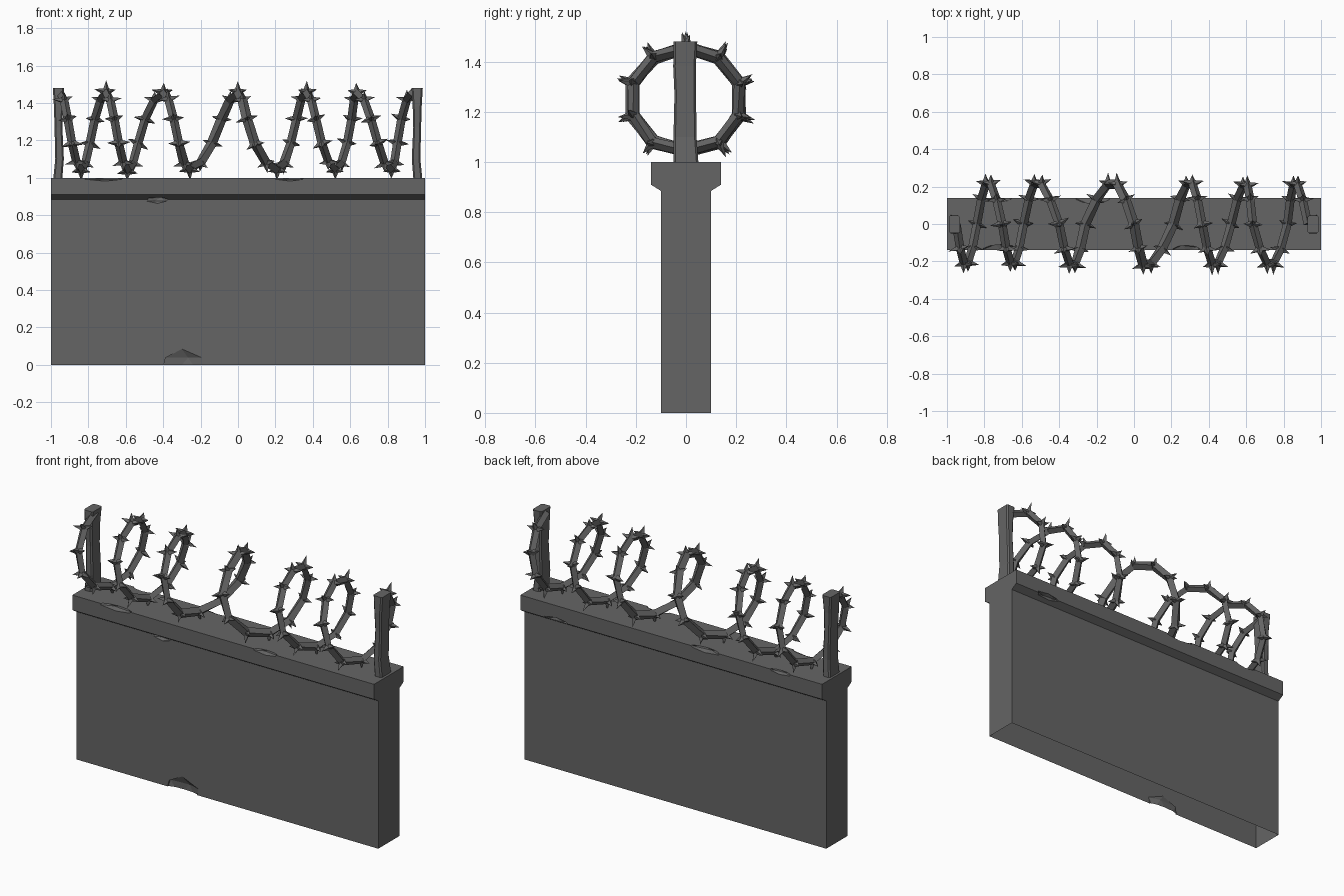
import bpy, bmesh, math, random
from mathutils import Vector, Matrix

if "Cube" in bpy.data.objects:
    bpy.data.objects.remove(bpy.data.objects["Cube"])

random.seed(4)
grey = bpy.data.materials.new("dark_grey")
grey.diffuse_color = (0.13, 0.13, 0.13, 1)
grey.use_nodes = True
grey.node_tree.nodes["Principled BSDF"].inputs["Base Color"].default_value = grey.diffuse_color


def finish(name, bm):
    bmesh.ops.recalc_face_normals(bm, faces=bm.faces)
    me = bpy.data.meshes.new(name)
    bm.to_mesh(me)
    bm.free()
    me.materials.append(grey)
    ob = bpy.data.objects.new(name, me)
    bpy.context.scene.collection.objects.link(ob)
    return ob


def loft(bm, rings):
    # skin a list of equal-length point rings and cap both ends
    vs = [[bm.verts.new(p) for p in r] for r in rings]
    n = len(vs[0])
    for a, b in zip(vs, vs[1:]):
        for i in range(n):
            j = (i + 1) % n
            bm.faces.new((a[i], a[j], b[j], b[i]))
    bm.faces.new(vs[0][::-1])
    bm.faces.new(vs[-1])


# wall with flared coping: one profile run along x
half = [(0.10, 0.0), (0.10, 0.885), (0.14, 0.91), (0.14, 1.0)]
profile = half + [(-y, z) for y, z in reversed(half)]
bm = bmesh.new()
loft(bm, [[(x, y, z) for y, z in profile] for x in (-1, 1)])
wall = finish("wall", bm)

# worn chips along the edges: centre and radii of each cutter
chips = [
    ((-0.30, -0.10, 0.0), (0.12, 0.025, 0.085)),
    ((-0.71, -0.14, 1.0), (0.12, 0.035, 0.018)),
    ((0.28, -0.14, 1.0), (0.09, 0.030, 0.018)),
    ((-0.43, -0.10, 0.885), (0.065, 0.020, 0.022)),
    ((-0.22, 0.14, 1.0), (0.11, 0.035, 0.018)),
    ((-0.72, 0.14, 1.0), (0.08, 0.025, 0.016)),
    ((0.76, 0.14, 0.91), (0.09, 0.025, 0.018)),
]
bm = bmesh.new()
for c, s in chips:
    m = Matrix.Translation(c) @ Matrix.Diagonal((*s, 1))
    bmesh.ops.create_icosphere(bm, subdivisions=1, radius=1, matrix=m)
cutter = finish("chip_cutter", bm)
cutter.hide_render = True
mod = wall.modifiers.new("chips", "BOOLEAN")
mod.operation = "DIFFERENCE"
mod.solver = "EXACT"
mod.object = cutter
bpy.context.view_layer.update()
chipped = bpy.data.meshes.new_from_object(
    wall.evaluated_get(bpy.context.evaluated_depsgraph_get()))
wall.modifiers.clear()
wall.data = chipped
bpy.data.objects.remove(cutter)

# the underside of the wall is open
bm = bmesh.new()
bm.from_mesh(wall.data)
bm.normal_update()
under = [f for f in bm.faces if f.normal.z < -0.9 and f.calc_center_median().z < 0.001]
bmesh.ops.delete(bm, geom=under, context="FACES")
bm.to_mesh(wall.data)
bm.free()


# crooked end posts: height, x shift, y shift, half width, half depth
levels = [(0.99, 0.004, 0.0, 0.024, 0.050), (1.10, -0.006, -0.004, 0.023, 0.046),
          (1.27, 0.0, -0.003, 0.021, 0.043), (1.38, 0.0, -0.006, 0.024, 0.045),
          (1.48, 0.0, -0.002, 0.030, 0.047)]


def post(name, x, side):
    bm = bmesh.new()
    rings = []
    for z, dx, dy, w, d in levels:
        c = 0.008
        pts = [(w, d - c), (w - c, d), (c - w, d), (-w, d - c),
               (-w, c - d), (c - w, -d), (w - c, -d), (w, c - d)]
        rings.append([(x + side * dx + px, dy + py, z) for px, py in pts])
    loft(bm, rings)
    finish(name, bm)


post("left_post", -0.96, -1)
post("right_post", 0.958, 1)

# coil path: x at every quarter turn (top, front, bottom, back, top ...)
quarters = [-0.95, -0.90, -0.84, -0.78, -0.705, -0.65, -0.59, -0.52, -0.40,
            -0.33, -0.26, -0.11, 0.0, 0.06, 0.21, 0.30, 0.365, 0.43, 0.52,
            0.60, 0.635, 0.73, 0.82, 0.86, 0.93]
STEPS, MID = 60, 1.25
path, radial = [], []
for i in range(STEPS + 1):
    s = i / STEPS * 24
    k = min(int(s), 23)
    x = quarters[k] + (s - k) * (quarters[k + 1] - quarters[k])
    a = s * math.pi / 2
    g = random.uniform(0.97, 1.03)
    path.append(Vector((x, -0.222 * g * math.sin(a), MID + 0.208 * g * math.cos(a))))
    radial.append(Vector((0, -math.sin(a), math.cos(a))))

# four-sided wire swept along the path
frames, rings = [], []
for i, p in enumerate(path):
    t = (path[min(i + 1, STEPS)] - path[max(i - 1, 0)]).normalized()
    n = (radial[i] - t * radial[i].dot(t)).normalized()
    b = t.cross(n)
    frames.append((p, t, n, b))
    r = 0.027 if 24 <= i <= 36 else 0.023
    rings.append([p + n * r, p + b * r, p - n * r, p - b * r])
bm = bmesh.new()
loft(bm, rings)
finish("wire_coil", bm)

# barbs: three thin pyramids at every bend of the wire
bm = bmesh.new()
for p, t, n, b in frames[1:-1]:
    for d in (n, b + n * 0.25, -b + n * 0.25):
        d = (d + t * random.uniform(-0.3, 0.3)).normalized()
        u = (t - d * t.dot(d)).normalized()
        v = d.cross(u)
        root = p + d * 0.008
        base = [bm.verts.new(root + (u * math.cos(a) + v * math.sin(a)) * 0.019)
                for a in (0, math.pi / 2, math.pi, 1.5 * math.pi)]
        tip = bm.verts.new(p + d * random.uniform(0.05, 0.066))
        for i in range(4):
            bm.faces.new((base[i], base[(i + 1) % 4], tip))
        bm.faces.new(base[::-1])
finish("wire_barbs", bm)
